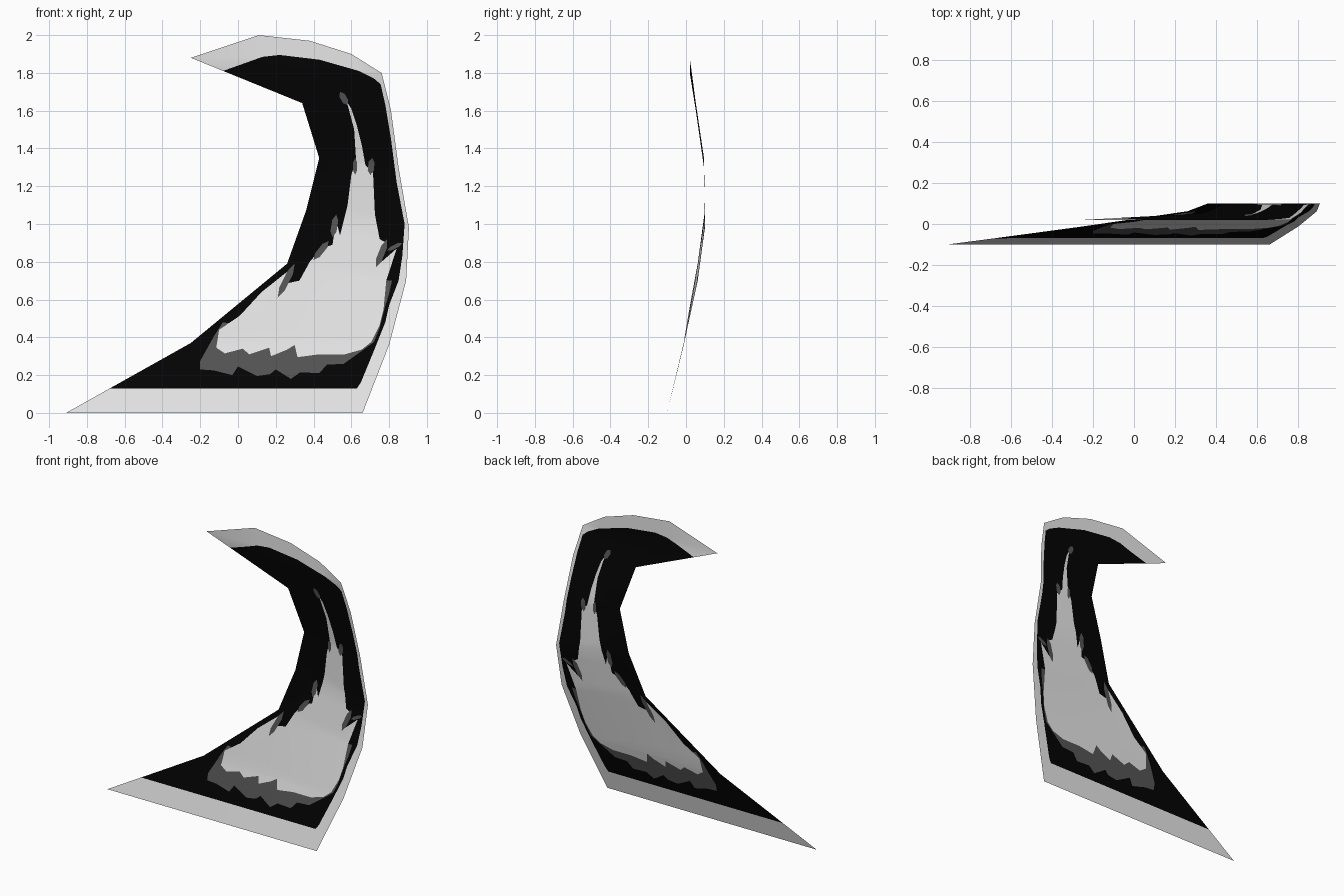
import bpy
from mathutils import Vector as V
from mathutils.geometry import delaunay_2d_cdt

if "Cube" in bpy.data.objects:
    bpy.data.objects.remove(bpy.data.objects["Cube"])


def material(name, value):
    m = bpy.data.materials.new(name)
    m.diffuse_color = (value, value, value, 1)
    m.use_nodes = True
    m.node_tree.nodes["Principled BSDF"].inputs["Base Color"].default_value = m.diffuse_color
    return m


# Cross lines of the curved sheet: inner x, z, outer x, z, depth y
ribs = [(-.91, 0, .66, 0, -.10), (-.25, .37, .80, .36, -.012),
        (.26, .79, .89, .70, .062), (.36, 1.07, .905, .98, .10),
        (.43, 1.35, .85, 1.30, .095), (.34, 1.64, .81, 1.60, .052),
        (-.25, 1.88, .76, 1.80, .02)]
quads = [[a[:2], a[2:4], b[2:4], b[:2]] for a, b in zip(ribs, ribs[1:])]
cap = [(-.25, 1.88), (.76, 1.80), (.60, 1.90), (.38, 1.97), (.11, 2.0)]

# Black field: everything outside it is the pale border
field = [(-1, .13), (.63, .13), (.65, .16), (.72, .33), (.78, .48), (.80, .57),
         (.85, .70), (.87, .83), (.882, 1.0), (.84, 1.22), (.81, 1.45), (.78, 1.63),
         (.755, 1.74), (.72, 1.77), (.64, 1.81), (.43, 1.87), (.22, 1.895),
         (.13, 1.885), (-.08, 1.81), (-.20, 1.767), (-1, 1.5)]

# Pale brushed flame in the middle
flame = [(.575, 1.65), (.60, 1.61), (.63, 1.52), (.655, 1.42), (.675, 1.31), (.715, 1.27),
         (.725, 1.05), (.75, .92), (.785, .90), (.76, .80), (.84, .87), (.785, .70),
         (.77, .545), (.75, .465), (.705, .375), (.655, .335), (.565, .31), (.43, .31),
         (.315, .295), (.30, .36), (.26, .335), (.175, .30), (.165, .345), (.06, .31),
         (.025, .34), (-.07, .315), (-.115, .345), (-.10, .44), (.01, .515), (.125, .64),
         (.27, .755), (.23, .68), (.325, .70), (.38, .80), (.44, .87), (.50, .89),
         (.52, 1.02), (.54, .94), (.58, 1.10), (.60, 1.26), (.625, 1.34), (.615, 1.50)]

# Grey brushed fringe below and to the right of the flame
fringe = [(-.08, .48), (-.125, .41), (-.20, .275), (-.20, .23), (-.13, .225), (-.03, .20),
          (0, .245), (.10, .195), (.17, .205), (.20, .23), (.28, .18), (.33, .215),
          (.43, .21), (.47, .255), (.56, .26), (.63, .31), (.72, .375), (.75, .45),
          (.775, .55), (.80, .63), (.815, .70), (.76, .70), (.60, .45), (.10, .45)]


def streak(x0, z0, x1, z1, w=.016):
    """Small leaf-shaped brush mark between two points."""
    p, q = V((x0, z0)), V((x1, z1))
    n = V((z0 - z1, x1 - x0)).normalized() * w
    c, d = p.lerp(q, .25), p.lerp(q, .75)
    return [p, c - n, d - n, q, d + n, c + n]


streaks = [streak(*s) for s in [
    (.21, .61, .30, .79), (.40, .81, .48, .91), (.50, .93, .52, 1.05),
    (.62, 1.26, .62, 1.35, .01), (.70, 1.26, .71, 1.35), (.73, .77, .79, .92),
    (.79, .86, .87, .90, .01), (.54, 1.70, .58, 1.63)]]


def inside(p, poly):
    hit = False
    for a, b in zip(poly, poly[1:] + poly[:1]):
        if (a[1] > p.y) != (b[1] > p.y):
            if p.x < a[0] + (b[0] - a[0]) * (p.y - a[1]) / (b[1] - a[1]):
                hit = not hit
    return hit


# Cut all outlines into one flat triangulation
points, edges = [], []
for r in quads + [cap, field, flame, fringe] + streaks:
    n, k = len(points), len(r)
    edges += [(n + i, n + (i + 1) % k) for i in range(k)]
    points += [V(p) for p in r]
verts, _, tris, _, _, _ = delaunay_2d_cdt(points, edges, [], 0, 1e-5)


def line_distance(p, r):
    a, b = V(r[:2]), V(r[2:4])
    return abs((p - a).cross((b - a).normalized()))


def depth(p, owner):
    """Depth blended between the two cross lines around a point."""
    if owner == len(quads):
        return .02
    a, b = ribs[owner], ribs[owner + 1]
    da, db = line_distance(p, a), line_distance(p, b)
    return a[4] + (b[4] - a[4]) * da / max(da + db, 1e-9)


# Keep the triangles on the sheet and colour them by the outline they lie in
y, kept, colours = {}, [], []
for t in tris:
    c = (verts[t[0]] + verts[t[1]] + verts[t[2]]) / 3
    owner = next((i for i, s in enumerate(quads + [cap]) if inside(c, s)), None)
    if owner is None:
        continue
    for i in t:
        y.setdefault(i, depth(verts[i], owner))
    kept.append(t)
    if not inside(c, field):
        colours.append(0)
    elif any(inside(c, s) for s in streaks):
        colours.append(2)
    elif inside(c, flame):
        colours.append(0)
    else:
        colours.append(2 if inside(c, fringe) else 1)

used = sorted(y)
index = {old: new for new, old in enumerate(used)}
mesh = bpy.data.meshes.new("curved_panel")
mesh.from_pydata([(verts[i].x, y[i], verts[i].y) for i in used], [],
                 [[index[i] for i in t] for t in kept])
for m in (material("pale grey", .8), material("black", .001), material("mid grey", .09)):
    mesh.materials.append(m)
for poly, c in zip(mesh.polygons, colours):
    poly.material_index = c
    poly.use_smooth = True
panel = bpy.data.objects.new("curved_panel", mesh)
bpy.context.collection.objects.link(panel)
